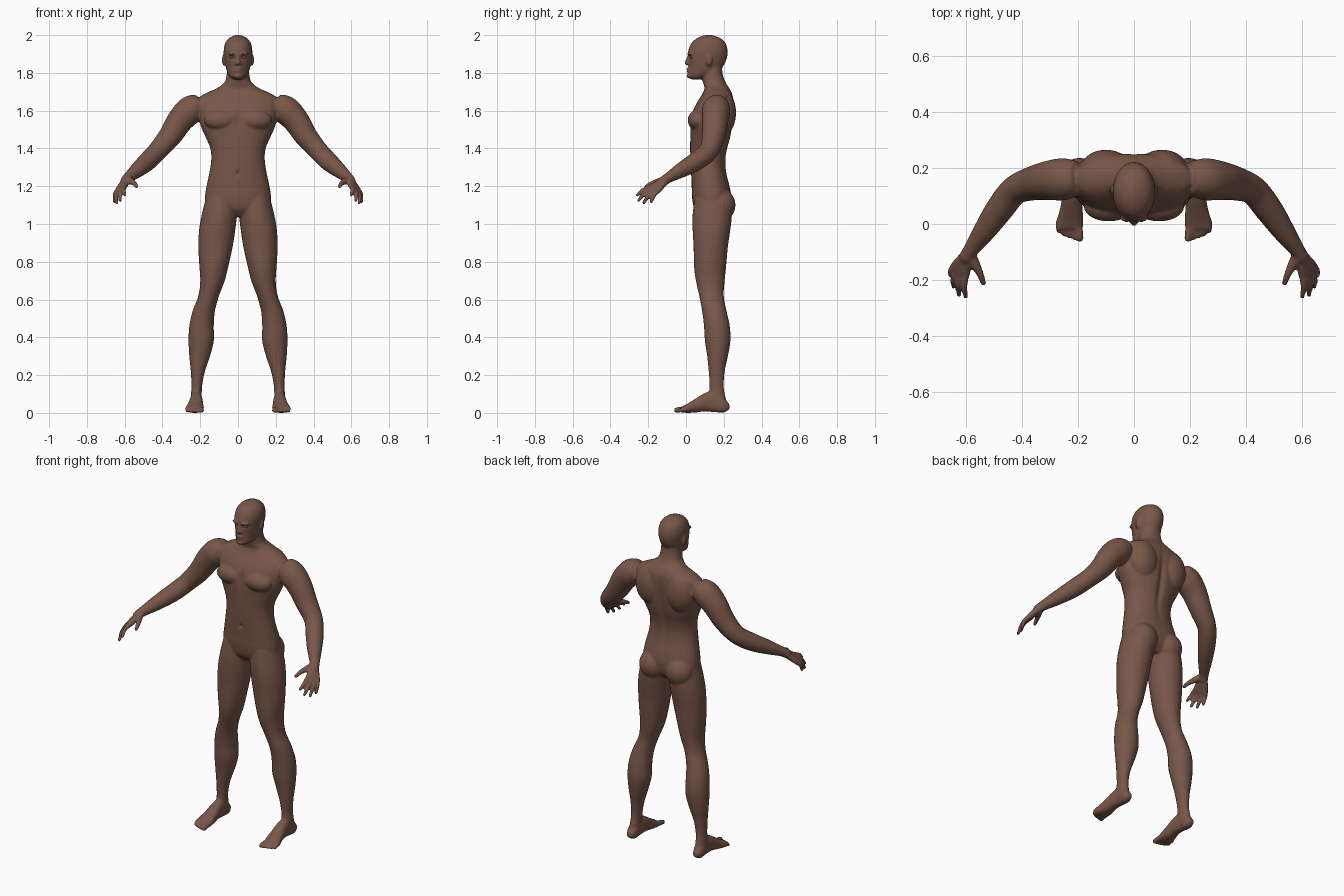
import bpy
import bmesh
import math
from mathutils import Vector

cube = bpy.data.objects.get("Cube")
if cube:
    bpy.data.objects.remove(cube, do_unlink=True)

skin = bpy.data.materials.new("brown_skin")
skin.use_nodes = True
skin.diffuse_color = (0.19, 0.095, 0.066, 1)
shader = skin.node_tree.nodes["Principled BSDF"]
shader.inputs["Base Color"].default_value = skin.diffuse_color
shader.inputs["Roughness"].default_value = 0.7

SIDES = 28
parts = []


def finish(name, bm):
    """Turn a bmesh into a named object."""
    bmesh.ops.recalc_face_normals(bm, faces=bm.faces)
    mesh = bpy.data.meshes.new(name)
    bm.to_mesh(mesh)
    bm.free()
    mesh.materials.append(skin)
    obj = bpy.data.objects.new(name, mesh)
    bpy.context.collection.objects.link(obj)
    parts.append(obj)
    return obj


def smooth_rows(rows, steps=5):
    """Catmull-Rom interpolation between rows of numbers."""
    rows = [Vector(row) for row in rows]
    result = []
    for i in range(len(rows) - 1):
        before, start = rows[max(i - 1, 0)], rows[i]
        end, after = rows[i + 1], rows[min(i + 2, len(rows) - 1)]
        for k in range(steps):
            t = k / steps
            slope_a, slope_b = (end - before) / 2, (after - start) / 2
            blend = t * t * (3 - 2 * t)
            result.append(start * (1 - blend) + end * blend
                          + slope_a * (t * (1 - t) ** 2) - slope_b * (t * t * (1 - t)))
    return result + [rows[-1]]


def skin_rings(name, rings):
    """Bridge closed rings of points and cap both ends."""
    bm = bmesh.new()
    loops = [[bm.verts.new(p) for p in ring] for ring in rings]
    for lower, upper in zip(loops, loops[1:]):
        for j in range(SIDES):
            k = (j + 1) % SIDES
            bm.faces.new((lower[j], lower[k], upper[k], upper[j]))
    bm.faces.new(loops[0])
    bm.faces.new(loops[-1])
    return finish(name, bm)


def loft(name, rows, axis="z", side=1, power=1.0):
    """Rounded sections along z or y; a row is position, x range, depth range."""
    rings = []
    for t, x_min, x_max, low, high in smooth_rows(rows):
        ring = []
        for j in range(SIDES):
            angle = math.tau * j / SIDES
            c, s = math.cos(angle), math.sin(angle)
            u = math.copysign(abs(c) ** power, c)
            v = math.copysign(abs(s) ** power, s)
            x = side * ((x_min + x_max) / 2 + u * (x_max - x_min) / 2)
            w = (low + high) / 2 + v * (high - low) / 2
            ring.append((x, w, t) if axis == "z" else (x, t, w))
        rings.append(ring)
    return skin_rings(name, rings)


def ball(name, centre, size, side=1):
    bm = bmesh.new()
    bmesh.ops.create_uvsphere(bm, u_segments=SIDES, v_segments=16, radius=1)
    for v in bm.verts:
        v.co = Vector((side * centre[0] + v.co.x * size[0],
                       centre[1] + v.co.y * size[1], centre[2] + v.co.z * size[2]))
    return finish(name, bm)


def limb(name, points, side=1):
    """Round tube through points, each x, y, z, radius, with a rounded tip."""
    path = smooth_rows([(side * x, y, z, r) for x, y, z, r in points])
    rings = []
    for i, p in enumerate(path):
        along = (path[min(i + 1, len(path) - 1)] - path[max(i - 1, 0)]).to_3d()
        turn = along.to_track_quat("Z", "Y")
        rings.append([p.to_3d() + turn @ Vector((math.cos(math.tau * j / SIDES) * p.w,
                                                 math.sin(math.tau * j / SIDES) * p.w, 0))
                      for j in range(SIDES)])
    skin_rings(name, rings)
    tip = path[-1]
    ball(name + "_tip", tip.to_3d(), (tip.w, tip.w, tip.w))


# Torso and neck: height, half width, front, back
torso = [(1.04, .08, .08, .2), (1.08, .165, .045, .23), (1.14, .175, .032, .24),
         (1.2, .167, .03, .232), (1.27, .152, .026, .215), (1.34, .142, .023, .21),
         (1.4, .147, .022, .22), (1.46, .172, .022, .236), (1.52, .198, .022, .245),
         (1.58, .21, .03, .25), (1.63, .215, .05, .252), (1.67, .205, .075, .25),
         (1.695, .165, .09, .243), (1.72, .11, .098, .23), (1.75, .072, .09, .21),
         (1.79, .06, .085, .195), (1.85, .056, .085, .19)]
loft("torso", [(z, -w, w, f, b) for z, w, f, b in torso], power=.9)

# Head: height, half width, front, back
head = [(1.765, .024, .03, .08), (1.78, .043, .012, .12), (1.8, .056, .012, .165),
        (1.84, .067, .014, .2), (1.88, .073, .01, .217), (1.92, .076, .012, .221),
        (1.96, .067, .03, .208), (1.985, .046, .06, .18), (2, .016, .1, .14)]
loft("head", [(z, -w, w, f, b) for z, w, f, b in head])
limb("nose", [(0, .016, 1.893, .007), (0, .006, 1.87, .008), (0, .004, 1.853, .012)])
ball("upper_lip", (0, .015, 1.822), (.022, .013, .006))
ball("lower_lip", (0, .015, 1.81), (.02, .013, .007))
ball("chin", (0, .022, 1.784), (.024, .02, .014))

leg = [(1.14, .01, .17, .045, .23), (1.05, .006, .192, .035, .242), (.97, .014, .206, .035, .235),
       (.88, .028, .21, .04, .222), (.78, .05, .205, .042, .213), (.7, .07, .2, .052, .205),
       (.62, .1, .21, .07, .2), (.54, .122, .24, .085, .215), (.46, .128, .258, .095, .232),
       (.38, .128, .262, .1, .235), (.3, .148, .258, .112, .222), (.22, .175, .25, .12, .205),
       (.14, .19, .247, .125, .2), (.08, .192, .25, .12, .21), (.03, .195, .25, .13, .222)]
foot = [(.23, .208, .238, .02, .045), (.2, .193, .252, .002, .08), (.15, .19, .252, .004, .115),
        (.1, .187, .256, .008, .105), (.05, .183, .265, .002, .075), (.01, .18, .277, 0, .05),
        (-.02, .183, .28, .002, .034)]
arm = [(.2, .165, 1.63, .06), (.25, .16, 1.605, .075), (.305, .155, 1.55, .07),
       (.36, .145, 1.465, .061), (.425, .12, 1.388, .052), (.478, .055, 1.333, .05),
       (.53, -.02, 1.288, .041), (.58, -.09, 1.247, .028), (.595, -.115, 1.23, .027)]

# Finger knuckles and tips, index to little
fingers = {"index": ((.6, -.183, 1.198), (.6, -.258, 1.153)),
           "middle": ((.617, -.18, 1.187), (.624, -.252, 1.124)),
           "ring": ((.631, -.166, 1.178), (.643, -.224, 1.112)),
           "little": ((.64, -.147, 1.176), (.654, -.184, 1.118))}

for label, side in (("left", 1), ("right", -1)):
    loft(label + "_leg", leg, side=side)
    loft(label + "_foot", foot, axis="y", side=side, power=.85)
    limb(label + "_arm", arm, side)

    # Toes step outward and get shorter
    for i in range(5):
        x, tip = .196 + i * .0185, -.05 + i * i * .0016
        r = .0145 if i == 0 else .0095
        limb(f"{label}_toe_{i}", [(x, .01, .02, r), (x, tip / 2, .019, r), (x - .002, tip, r, r)], side)

    # Palm bones and fingers
    wrist = Vector((.588, -.1, 1.24))
    for finger, (knuckle, tip) in fingers.items():
        base, end = Vector(knuckle), Vector(tip)
        limb(f"{label}_{finger}_palm", [(*wrist, .021), (*base, .014)], side)
        middle = (base + end) / 2 + Vector((.006, -.002, .007))
        limb(f"{label}_{finger}_finger", [(*base, .013), (*middle, .0115), (*end, .009)], side)
    limb(label + "_thumb", [(*wrist, .02), (.568, -.14, 1.227, .018),
                            (.548, -.18, 1.215, .013), (.537, -.212, 1.198, .01)], side)

    # Muscle masses and face forms
    ball(label + "_chest", (.09, .064, 1.55), (.09, .055, .055), side)
    ball(label + "_shoulder_blade", (.1, .198, 1.59), (.09, .067, .12), side)
    ball(label + "_shoulder", (.242, .165, 1.612), (.07, .065, .068), side)
    ball(label + "_buttock", (.088, .182, 1.1), (.083, .08, .088), side)
    ball(label + "_ear", (.076, .122, 1.868), (.009, .018, .031), side)
    ball(label + "_brow", (.027, .022, 1.902), (.026, .017, .008), side)
    ball(label + "_nostril", (.011, .012, 1.85), (.009, .011, .008), side)

# Fuse all parts into one continuous skin
bpy.ops.object.select_all(action="DESELECT")
for part in parts:
    part.select_set(True)
body = parts[0]
bpy.context.view_layer.objects.active = body
bpy.ops.object.join()
body.name = "body"
remesh = body.modifiers.new("fuse", "REMESH")
remesh.mode = "VOXEL"
remesh.voxel_size = .006
relax = body.modifiers.new("relax", "SMOOTH")
relax.factor = .5
relax.iterations = 5
for modifier in ("fuse", "relax"):
    bpy.ops.object.modifier_apply(modifier=modifier)

# Soft hollows: centre, reach in each direction, push along y
hollows = [((.029, .01, 1.882), (.016, .04, .01), .011),
           ((0, .0, 1.8165), (.018, .03, .003), .004),
           ((0, .02, 1.268), (.009, .03, .011), .012),
           ((0, .02, 1.55), (.014, .05, .06), .01),
           ((0, .25, 1.45), (.018, .06, .17), -.014),
           ((.077, .11, 1.868), (.006, .008, .014), .004)]
for vertex in body.data.vertices:
    co = vertex.co
    shift = 0
    for centre, reach, depth in hollows:
        gap = [(abs(co.x) - centre[0]) / reach[0], (co.y - centre[1]) / reach[1],
               (co.z - centre[2]) / reach[2]]
        shift += depth * math.exp(-sum(g * g for g in gap))
    co.y += shift

# Eyes
parts.clear()
for label, side in (("left", 1), ("right", -1)):
    ball(label + "_eye", (.029, .032, 1.882), (.013, .012, .008), side)
for obj in [body] + parts:
    obj.data.materials.clear()
    obj.data.materials.append(skin)
    for polygon in obj.data.polygons:
        polygon.use_smooth = True
        polygon.material_index = 0
